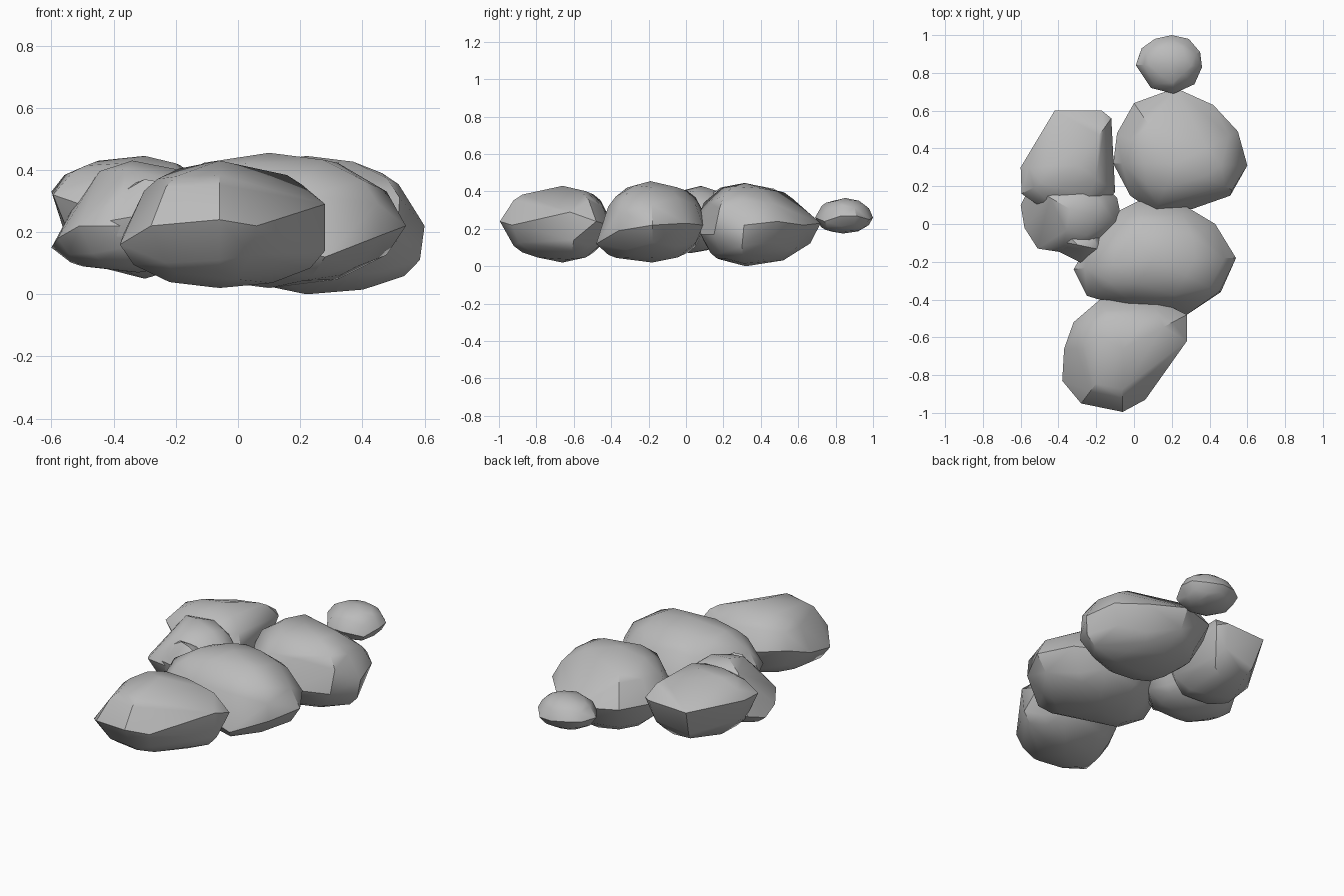
import bpy, bmesh, math
from mathutils import Vector

cube = bpy.data.objects.get("Cube")
if cube:
    bpy.data.objects.remove(cube, do_unlink=True)

# Single stone colour
stone = bpy.data.materials.new("stone grey")
stone.use_nodes = True
GREY = (0.5, 0.5, 0.5, 1)
stone.diffuse_color = GREY
bsdf = stone.node_tree.nodes["Principled BSDF"]
bsdf.inputs["Base Color"].default_value = GREY
bsdf.inputs["Roughness"].default_value = 0.9


def rock(name, rim, top, bottom, planar=()):
    """Hull of a rim outline, a dome up to top and a belly down to bottom.
    Rim points listed in planar slope straight to the top."""
    top, bottom = Vector(top), Vector(bottom)
    points = [top, bottom]
    for i, p in enumerate(rim):
        p = Vector(p)
        points.append(p)
        for pole in (top, bottom):
            if pole is top and i in planar:
                continue
            # alternate ring sizes so the facets interlock
            for s in ((0.5, 0.86) if i % 2 else (0.64, 0.78)):
                q = pole.lerp(p, s)
                q.z = p.z + (pole.z - p.z) * (1 - s ** 2.2) ** 0.6
                points.append(q)
    bm = bmesh.new()
    for p in points:
        bm.verts.new(p)
    hull = bmesh.ops.convex_hull(bm, input=bm.verts[:])
    loose = {v for v in hull["geom_interior"] + hull["geom_unused"]
             if isinstance(v, bmesh.types.BMVert)}
    bmesh.ops.delete(bm, geom=list(loose), context='VERTS')
    bmesh.ops.recalc_face_normals(bm, faces=bm.faces[:])
    mesh = bpy.data.meshes.new(name)
    bm.to_mesh(mesh)
    bm.free()
    mesh.materials.append(stone)
    obj = bpy.data.objects.new(name, mesh)
    bpy.context.collection.objects.link(obj)
    bpy.ops.object.select_all(action='DESELECT')
    obj.select_set(True)
    bpy.context.view_layer.objects.active = obj
    bpy.ops.object.shade_smooth_by_angle(angle=math.radians(35))


# Small pebble at the back
rock("pebble",
     [(0.01, 0.84, 0.27), (0.04, 0.93, 0.27), (0.11, 0.98, 0.27), (0.20, 1.0, 0.26),
      (0.29, 0.98, 0.25), (0.35, 0.91, 0.27), (0.36, 0.83, 0.27), (0.32, 0.74, 0.24),
      (0.21, 0.69, 0.26), (0.09, 0.72, 0.25)],
     (0.20, 0.85, 0.365), (0.19, 0.84, 0.175))

# Large boulder at the back left
rock("back_boulder",
     [(0.0, 0.64, 0.24), (0.22, 0.72, 0.23), (0.42, 0.63, 0.22), (0.55, 0.49, 0.24),
      (0.60, 0.31, 0.22), (0.585, 0.30, 0.11), (0.51, 0.15, 0.17), (0.52, 0.18, 0.31),
      (0.31, 0.08, 0.17), (0.11, 0.06, 0.25), (-0.02, 0.15, 0.2), (-0.11, 0.32, 0.25),
      (-0.09, 0.48, 0.24)],
     (0.22, 0.32, 0.445), (0.22, 0.32, 0.0), planar=(1, 2))

# Boulder with a high overhanging ridge at the back right
rock("side_boulder",
     [(-0.42, 0.60, 0.32), (-0.17, 0.60, 0.33), (-0.12, 0.56, 0.32), (-0.10, 0.17, 0.27),
      (-0.20, 0.06, 0.25), (-0.45, 0.06, 0.27), (-0.595, 0.16, 0.32), (-0.60, 0.30, 0.33)],
     (-0.30, 0.31, 0.445), (-0.30, 0.31, 0.05), planar=(0, 1))

# Low boulder in front of it
rock("low_boulder",
     [(-0.60, 0.10, 0.15), (-0.58, -0.02, 0.18), (-0.51, -0.13, 0.22), (-0.38, -0.15, 0.22),
      (-0.20, -0.14, 0.22), (-0.06, 0.0, 0.23), (-0.09, 0.14, 0.25), (-0.20, 0.24, 0.24),
      (-0.40, 0.26, 0.22), (-0.55, 0.20, 0.18)],
     (-0.34, 0.08, 0.43), (-0.32, 0.02, 0.07), planar=(0, 1, 2))

# Small wedge stone squeezed between boulders
rock("wedge_stone",
     [(-0.455, -0.08, 0.28), (-0.45, -0.12, 0.23), (-0.28, -0.205, 0.26),
      (-0.16, -0.14, 0.28), (-0.18, -0.04, 0.28), (-0.36, -0.05, 0.28)],
     (-0.30, -0.11, 0.37), (-0.29, -0.12, 0.14), planar=(0, 1, 2))

# Broad boulder in the middle
rock("middle_boulder",
     [(0.02, 0.12, 0.24), (0.28, 0.09, 0.22), (0.43, 0.0, 0.23), (0.54, -0.18, 0.22),
      (0.46, -0.36, 0.19), (0.45, -0.36, 0.29), (0.28, -0.48, 0.12), (-0.05, -0.44, 0.20),
      (-0.25, -0.38, 0.20), (-0.32, -0.24, 0.22), (-0.22, -0.07, 0.25), (-0.10, 0.06, 0.24)],
     (0.10, -0.19, 0.455), (0.10, -0.18, 0.02))

# Boulder at the front
rock("front_boulder",
     [(-0.06, -0.995, 0.24), (0.06, -0.93, 0.22), (0.28, -0.62, 0.29), (0.28, -0.60, 0.14),
      (0.28, -0.48, 0.24), (0.14, -0.41, 0.22), (-0.18, -0.40, 0.24), (-0.32, -0.52, 0.24),
      (-0.37, -0.66, 0.19), (-0.38, -0.83, 0.16), (-0.28, -0.95, 0.22)],
     (-0.06, -0.66, 0.43), (-0.06, -0.66, 0.02), planar=(1, 2, 3, 9))
